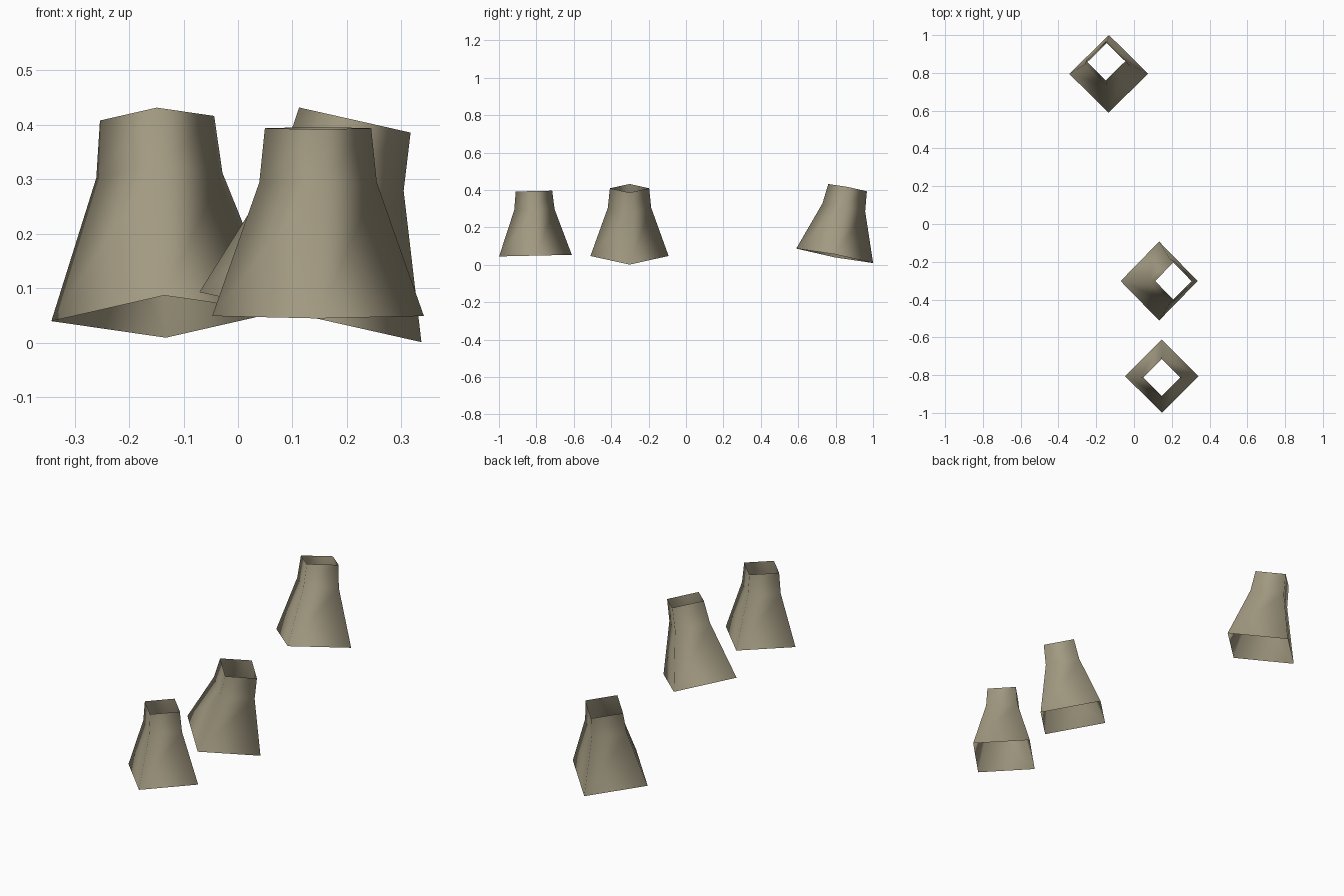
import bpy, bmesh, math
from mathutils import Euler, Vector

if "Cube" in bpy.data.objects:
    bpy.data.objects.remove(bpy.data.objects["Cube"])

clay = bpy.data.materials.new("khaki_clay")
clay.diffuse_color = (0.36, 0.32, 0.22, 1)
clay.use_nodes = True
clay.node_tree.nodes["Principled BSDF"].inputs["Base Color"].default_value = clay.diffuse_color

# (half diagonal, height) of the flared square sleeve, bottom to top
PROFILE = [(0.209, 0.0), (0.116, 0.264), (0.105, 0.371)]


def sleeve(name, base, lean_x, lean_y, scale=1.0):
    """Open four-sided tube with corners on the axes, leaning by degrees."""
    rot = Euler((math.radians(-lean_y), math.radians(lean_x), 0)).to_matrix()
    bm = bmesh.new()
    rings = []
    for r, h in PROFILE:
        ring = []
        for k in range(4):
            a = k * math.pi / 2
            p = Vector((r * math.cos(a), r * math.sin(a), h)) * scale
            ring.append(bm.verts.new(rot @ p + Vector(base)))
        rings.append(ring)
    for low, high in zip(rings, rings[1:]):
        for k in range(4):
            n = (k + 1) % 4
            face = bm.faces.new((low[k], low[n], high[n], high[k]))
            face.smooth = True
    mesh = bpy.data.meshes.new(name)
    bm.to_mesh(mesh)
    bm.free()
    mesh.materials.append(clay)
    obj = bpy.data.objects.new(name, mesh)
    bpy.context.collection.objects.link(obj)


# Three separate sleeves in a loose row
sleeve("front_sleeve", (0.147, -0.805, 0.049), 0, -1.3, 0.93)
sleeve("middle_sleeve", (0.133, -0.302, 0.047), 12.7, 0)
sleeve("back_sleeve", (-0.134, 0.795, 0.048), -2.3, 10.7)
